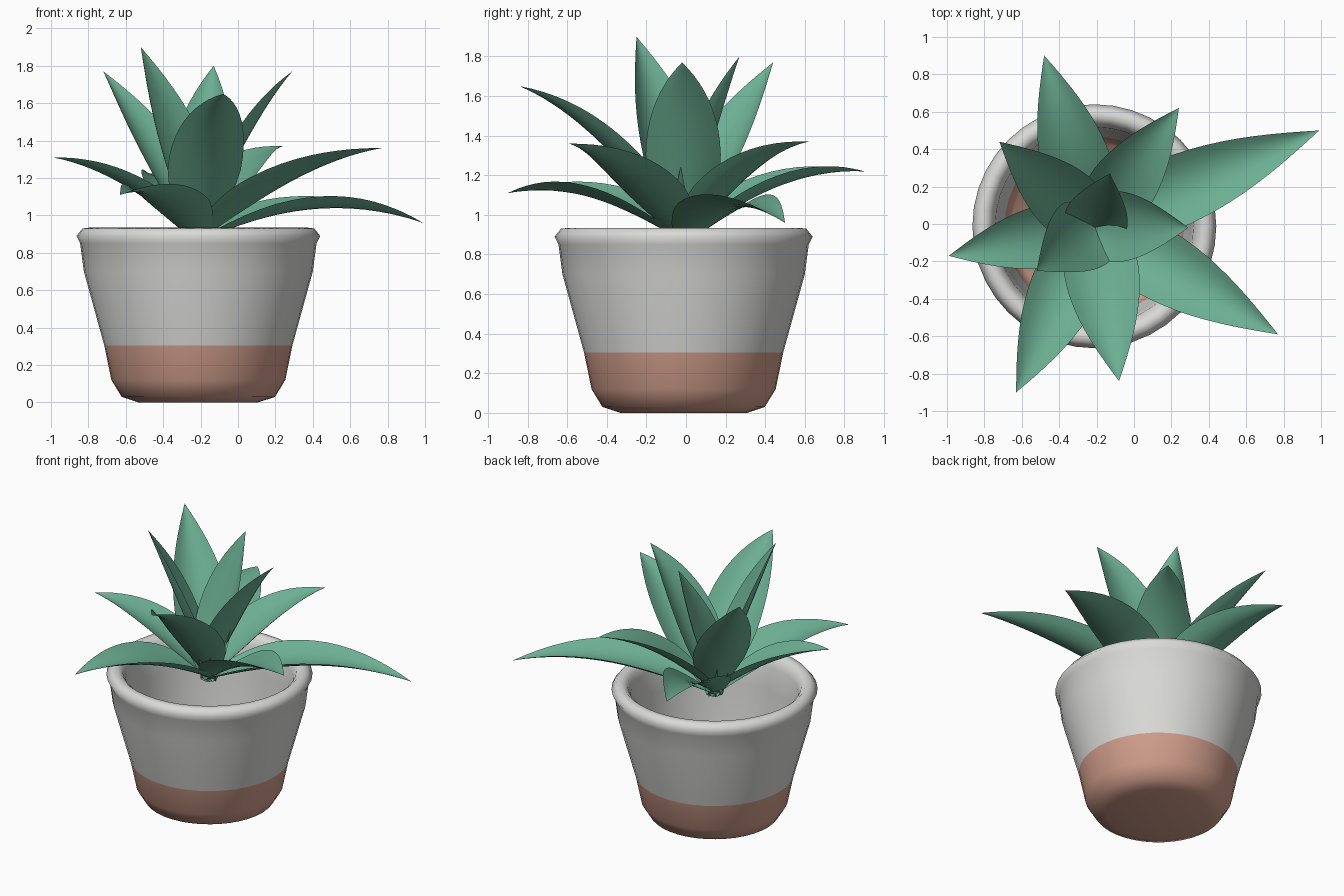
import bpy, bmesh, math
from mathutils import Vector

cube = bpy.data.objects.get("Cube")
if cube:
    bpy.data.objects.remove(cube, do_unlink=True)


def material(name, rgb):
    m = bpy.data.materials.new(name)
    m.use_nodes = True
    m.diffuse_color = (*rgb, 1)
    bsdf = m.node_tree.nodes["Principled BSDF"]
    bsdf.inputs["Base Color"].default_value = (*rgb, 1)
    bsdf.inputs["Roughness"].default_value = 0.7
    return m


glaze = material("off white glaze", (0.70, 0.70, 0.68))
clay = material("terracotta", (0.63, 0.34, 0.26))
green = material("leaf green", (0.15, 0.43, 0.29))

CENTRE = Vector((-0.212, -0.012, 0))
DIP_LINE = 0.305


def make_object(name, bm, materials):
    mesh = bpy.data.meshes.new(name)
    bm.to_mesh(mesh)
    bm.free()
    for m in materials:
        mesh.materials.append(m)
    obj = bpy.data.objects.new(name, mesh)
    bpy.context.collection.objects.link(obj)
    for p in mesh.polygons:
        p.use_smooth = True
    return obj


# Pot: one hollow lathed profile, glazed above the dip line
profile = [(0, 0), (0.32, 0), (0.41, 0.03), (0.465, 0.12), (0.503, DIP_LINE),
           (0.612, 0.7), (0.632, 0.85), (0.652, 0.89), (0.62, 0.93), (0.58, 0.935),
           (0.55, 0.91), (0.53, 0.86), (0.515, 0.7), (0.48, DIP_LINE), (0.44, 0.12), (0, 0.1)]
SIDES = 40
bm = bmesh.new()
rings = []
for r, z in profile:
    if r == 0:
        rings.append([bm.verts.new(CENTRE + Vector((0, 0, z)))] * SIDES)
        continue
    angles = [2 * math.pi * i / SIDES for i in range(SIDES)]
    rings.append([bm.verts.new(CENTRE + Vector((r * math.cos(a), r * math.sin(a), z))) for a in angles])
for low, high in zip(rings, rings[1:]):
    for i in range(SIDES):
        j = (i + 1) % SIDES
        corners = list(dict.fromkeys((low[i], low[j], high[j], high[i])))
        face = bm.faces.new(corners)
        face.material_index = 1 if face.calc_center_median().z < DIP_LINE else 0
bmesh.ops.recalc_face_normals(bm, faces=bm.faces)
make_object("pot", bm, [glaze, clay])


def leaf_width(t):
    """Narrow root, widest at a third of the length, pointed tip."""
    if t < 0.35:
        return 0.2 + 0.8 * math.sin(math.pi / 2 * t / 0.35)
    return math.cos(math.pi / 2 * (t - 0.35) / 0.65)


def add_leaf(name, tip, arch, half_width):
    """Channelled blade swept along a curve from the pot centre to the tip."""
    tip = Vector(tip)
    out = Vector((tip.x - CENTRE.x, tip.y - CENTRE.y, 0))
    root = CENTRE + Vector((0, 0, 0.85)) - out.normalized() * 0.03
    bend = (root + tip) / 2
    bend.z = arch
    side = Vector((-out.y, out.x, 0)).normalized()
    steps, across = 16, 8
    bm = bmesh.new()
    rows = []
    for k in range(steps):
        t = k / steps
        point = root * (1 - t) ** 2 + bend * 2 * t * (1 - t) + tip * t * t
        tangent = ((bend - root) * (1 - t) + (tip - bend) * t).normalized()
        up = tangent.cross(side)
        w = half_width * leaf_width(t)
        row = []
        for i in range(across + 1):
            s = 2 * i / across - 1
            row.append(bm.verts.new(point + side * s * w + up * w * 0.4 * (s * s - 0.3)))
        rows.append(row)
    end = bm.verts.new(tip)
    for a, b in zip(rows, rows[1:]):
        for i in range(across):
            bm.faces.new((a[i + 1], a[i], b[i], b[i + 1]))
    for i in range(across):
        bm.faces.new((rows[-1][i + 1], rows[-1][i], end))
    make_object(name, bm, [green])


# Leaves: tip position, arch height, half width
leaves = [
    ((0.99, 0.50, 0.96), 1.20, 0.19),
    ((0.77, -0.59, 1.36), 1.30, 0.19),
    ((-0.08, -0.84, 1.65), 1.50, 0.20),
    ((-0.63, -0.90, 1.11), 1.22, 0.19),
    ((-0.99, -0.17, 1.31), 1.26, 0.17),
    ((-0.72, 0.44, 1.77), 1.39, 0.18),
    ((-0.48, 0.90, 1.22), 1.27, 0.19),
    ((0.24, 0.62, 1.37), 1.33, 0.18),
    ((0.29, -0.02, 1.77), 1.50, 0.19),
    ((-0.13, 0.27, 1.80), 1.45, 0.17),
    ((-0.52, -0.25, 1.90), 1.45, 0.20),
]
for n, (tip, arch, width) in enumerate(leaves, 1):
    add_leaf(f"leaf_{n}", tip, arch, width)
